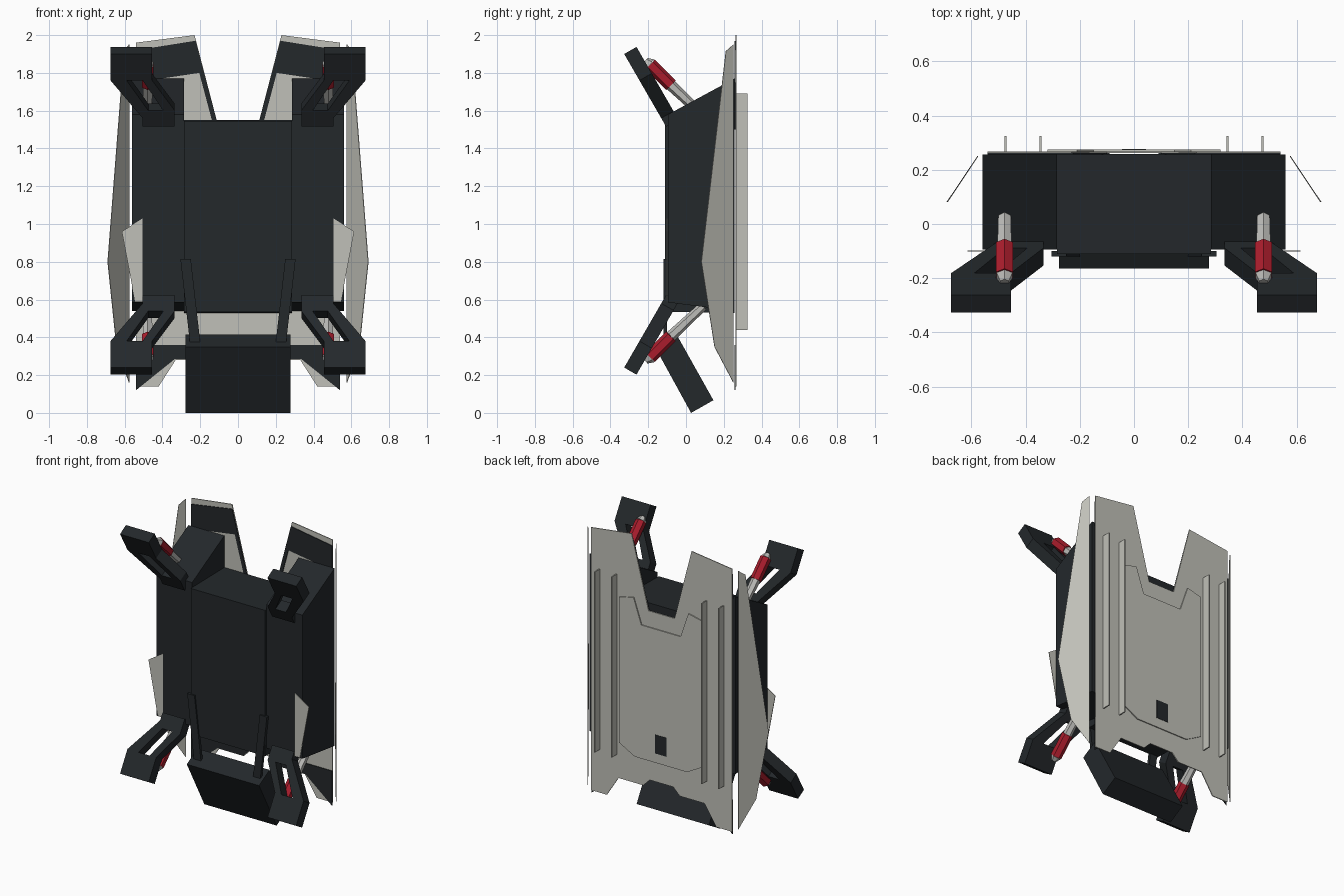
import bpy, bmesh
from mathutils import Vector

if "Cube" in bpy.data.objects:
    bpy.data.objects.remove(bpy.data.objects["Cube"])


def material(name, rgb):
    m = bpy.data.materials.new(name)
    m.diffuse_color = (*rgb, 1)
    m.use_nodes = True
    m.node_tree.nodes["Principled BSDF"].inputs["Base Color"].default_value = m.diffuse_color
    return m


DARK = material("charcoal", (0.017, 0.021, 0.024))
LIGHT = material("bone_white", (0.53, 0.53, 0.48))
RED = material("red", (0.40, 0.012, 0.025))
GREY = material("rod_grey", (0.50, 0.50, 0.48))
MID_Z = 1.07  # plane the upper and lower brackets mirror about


def prism(name, pts, vec, mat, faces=None):
    """Extrude a flat outline (or a set of faces sharing points) along vec."""
    bm = bmesh.new()
    vs = [bm.verts.new(p) for p in pts]
    fs = [bm.faces.new([vs[i] for i in f]) for f in (faces or [range(len(pts))])]
    ext = bmesh.ops.extrude_face_region(bm, geom=fs, use_keep_orig=True)
    top = [g for g in ext["geom"] if isinstance(g, bmesh.types.BMVert)]
    bmesh.ops.translate(bm, verts=top, vec=Vector(vec))
    bmesh.ops.recalc_face_normals(bm, faces=bm.faces)
    me = bpy.data.meshes.new(name)
    bm.to_mesh(me)
    bm.free()
    me.materials.append(mat)
    ob = bpy.data.objects.new(name, me)
    bpy.context.collection.objects.link(ob)
    return ob


def flat(name, xz, y0, y1, mat, s=1):
    return prism(name, [(s * x, y0, z) for x, z in xz], (0, y1 - y0, 0), mat)


def along_x(name, yz, x0, x1, mat):
    return prism(name, [(x0, y, z) for y, z in yz], (x1 - x0, 0, 0), mat)


def both(half):
    """Complete a half outline by mirroring it over x = 0."""
    return half + [(-x, z) for x, z in reversed(half)]


def rod(name, a, b, r1, r2, mat):
    a, b = Vector(a), Vector(b)
    d = b - a
    bpy.ops.mesh.primitive_cone_add(vertices=6, radius1=r1, radius2=r2, depth=d.length,
                                    location=(a + b) / 2,
                                    rotation=d.to_track_quat('Z', 'Y').to_euler())
    ob = bpy.context.object
    ob.name = name
    ob.data.materials.append(mat)


# Central body
along_x("center_body", [(-0.11, 0.535), (-0.11, 1.545), (0.258, 1.55), (0.258, 0.53)],
        -0.285, 0.285, DARK)

# Tilted lower box
along_x("lower_box", [(-0.165, 0.35), (-0.05, 0.415), (0.145, 0.067), (0.027, 0.0)],
        -0.277, 0.277, DARK)

# Back plate with top notch, raised panel and small hatch
flat("back_plate", both([(0.10, 1.50), (0.23, 2.0), (0.54, 1.96), (0.54, 0.14), (0.42, 0.14),
                         (0.33, 0.28), (0.14, 0.28), (0.09, 0.33)]), 0.262, 0.268, LIGHT)
flat("raised_back_panel", both([(0.15, 1.39), (0.21, 1.565), (0.32, 1.54), (0.32, 0.53),
                                (0.20, 0.465)]), 0.268, 0.275, LIGHT)
flat("back_hatch", both([(0.045, 0.66), (0.045, 0.53)]), 0.274, 0.277, DARK)

# Dark lining behind the lower edge of the plate
flat("lower_lining", both([(0.20, 0.36), (0.54, 0.36), (0.54, 0.12), (0.335, 0.285),
                           (0.14, 0.285), (0.09, 0.335)])[:6], 0.257, 0.262, DARK)
flat("lower_lining", [(0.20, 0.36), (0.54, 0.36), (0.54, 0.12), (0.335, 0.285),
                      (0.14, 0.285), (0.09, 0.335)], 0.257, 0.262, DARK, -1)

for s, side in ((1, "right"), (-1, "left")):
    # Side body with sloped ends
    along_x(side + "_side_body", [(-0.095, 0.585), (-0.095, 1.58), (0.257, 1.77), (0.257, 0.54)],
            s * 0.285, s * 0.56, DARK)

    # Upper lining with a strip along the notch
    flat(side + "_upper_lining", [(0.225, 1.97), (0.54, 1.92), (0.54, 1.75), (0.205, 1.80),
                                  (0.125, 1.50), (0.10, 1.50)], 0.257, 0.262, DARK, s)

    # Back rails
    for x in (0.345, 0.475):
        flat(side + "_back_rail", [(x - .004, .44), (x + .004, .44), (x + .004, 1.69),
                                   (x - .004, 1.69)], 0.268, 0.325, LIGHT, s)

    # Angled side wing
    wing = [(0.25, 1.95), (0.21, 1.915), (0.08, 0.80), (0.15, 0.35), (0.25, 0.16)]
    prism(side + "_side_wing", [(s * (0.575 + (0.25 - y) * 0.667), y, z) for y, z in wing],
          (s * 0.003, 0.002, 0), LIGHT)

    # Small front fin
    flat(side + "_front_fin", [(0.505, 1.03), (0.615, 0.96), (0.545, 0.59), (0.505, 0.59)],
         -0.102, -0.098, LIGHT, s)

    # Strap holding the lower box
    flat(side + "_box_strap", [(0.25, 0.815), (0.305, 0.815), (0.255, 0.375), (0.20, 0.375)],
         -0.12, -0.10, DARK, s)

    # Brackets and pistons, upper and lower
    outline = [(.675, 1.90), (.455, 1.90), (.455, 1.76), (.505, 1.76), (.59, 1.76), (.675, 1.76),
               (.335, 1.60), (.395, 1.60), (.475, 1.60), (.505, 1.56), (.505, 1.515), (.335, 1.515)]
    faces = [(0, 1, 2, 3, 4, 5), (2, 6, 7, 3), (4, 8, 9, 5), (6, 11, 10, 9, 8, 7)]
    for up, level in ((1, "upper"), (-1, "lower")):
        name = f"{side}_{level}_"

        def place(x, y, z):
            return (s * x, y, MID_Z + up * (z - MID_Z))

        pts = [place(x, -0.105 - (z - 1.515) * 0.577, z) for x, z in outline]
        prism(name + "bracket", pts, (0, 0.065, up * 0.0375), DARK, faces)
        rod(name + "piston_tip", place(.478, -.215, 1.865), place(.478, -.19, 1.845), .018, .034, GREY)
        rod(name + "piston_sleeve", place(.478, -.19, 1.845), place(.478, -.08, 1.735), .036, .036, RED)
        rod(name + "piston_rod", place(.478, -.08, 1.735), place(.478, .09, 1.575), .030, .024, GREY)
